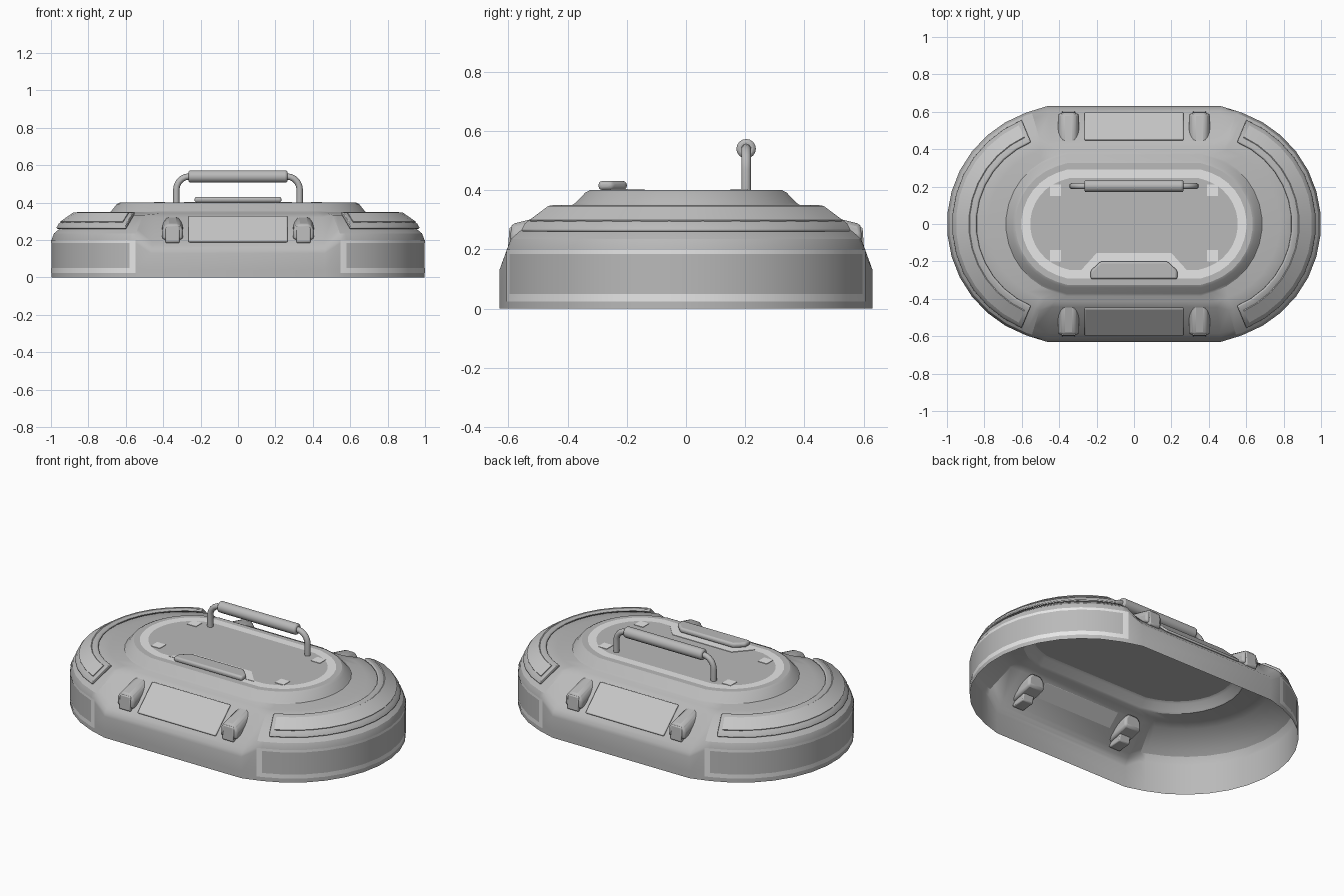
import bpy, bmesh, math
from mathutils import Matrix, Vector

if "Cube" in bpy.data.objects:
    bpy.data.objects.remove(bpy.data.objects["Cube"])


def material(name, v):
    m = bpy.data.materials.new(name)
    m.diffuse_color = (v, v, v, 1)
    m.use_nodes = True
    m.node_tree.nodes["Principled BSDF"].inputs["Base Color"].default_value = m.diffuse_color
    return m


BODY = material("mid grey", 0.49)
LIGHT = material("light grey", 0.80)
PANEL = material("soft grey", 0.57)


def finish(name, bm, mats, bevel=0, segs=2, angle=35):
    """Turn a bmesh into a shaded object with optional bevel."""
    me = bpy.data.meshes.new(name)
    bm.to_mesh(me)
    bm.free()
    ob = bpy.data.objects.new(name, me)
    bpy.context.collection.objects.link(ob)
    for m in mats:
        me.materials.append(m)
    bpy.ops.object.select_all(action='DESELECT')
    ob.select_set(True)
    bpy.context.view_layer.objects.active = ob
    bpy.ops.object.shade_smooth_by_angle(angle=math.radians(angle))
    if bevel:
        b = ob.modifiers.new("bevel", 'BEVEL')
        b.width, b.segments, b.limit_method = bevel, segs, 'ANGLE'
    return ob


def box(name, loc, size, mat, rx=0, bevel=0):
    bm = bmesh.new()
    bmesh.ops.create_cube(bm, size=1, matrix=Matrix.Translation(loc)
                          @ Matrix.Rotation(rx, 4, 'X') @ Matrix.Diagonal((*size, 1)))
    return finish(name, bm, [mat], bevel)


def prism(name, pts, vec, mat, bevel=0, segs=2):
    """Extrude a closed polygon along a vector."""
    bm = bmesh.new()
    f = bm.faces.new([bm.verts.new(p) for p in pts])
    r = bmesh.ops.extrude_face_region(bm, geom=[f])
    bmesh.ops.translate(bm, vec=vec, verts=[g for g in r['geom'] if isinstance(g, bmesh.types.BMVert)])
    bmesh.ops.recalc_face_normals(bm, faces=bm.faces)
    return finish(name, bm, [mat], bevel, segs)


# --- shell: rounded-end rings, with a sloped recess along both long sides
# each ring: arc centre x, end radius, end z, side radius, side z
RINGS = [
    (.37, .63, 0, .63, 0), (.37, .63, .025, .63, .02), (.37, .63, .05, .63, .04),
    (.37, .63, .185, .63, .13), (.37, .63, .20, .623, .15), (.37, .617, .235, .605, .17),
    (.37, .59, .258, .585, .19), (.37, .48, .333, .445, .322), (.36, .42, .342, .415, .342),
    (.30, .385, .35, .385, .35), (.305, .372, .358, .372, .358), (.31, .34, .392, .34, .392),
    (.31, .325, .40, .325, .40), (.31, .292, .40, .292, .40), (.31, .245, .40, .245, .40)]
ANGLES = [-73.5, -70.5] + [-70.5 + 141 * i / 13 for i in range(1, 13)] + [70.5, 73.5]
N = len(ANGLES)


def ring_points(c, r, z, rs, zs):
    half = [(c + r * math.cos(math.radians(a)), r * math.sin(math.radians(a)), z) for a in ANGLES]
    xs = c + .15 * r
    half.append((xs, rs, zs))
    half.append((-xs, rs, zs))
    return half + [(-x, -y, zz) for x, y, zz in half]


def shell(name, mat, keep, grow=0, lift=0, cap=False):
    """Skin the rings, keeping only the faces chosen by keep(ring, column)."""
    bm = bmesh.new()
    loops = [[bm.verts.new(p) for p in ring_points(c, r + grow, z + lift, rs + grow, zs + lift)]
             for c, r, z, rs, zs in RINGS]
    cnt = len(loops[0])
    for k in range(len(loops) - 1):
        for j in range(cnt):
            if keep(k, j % (N + 2)):
                j2 = (j + 1) % cnt
                bm.faces.new((loops[k][j], loops[k][j2], loops[k + 1][j2], loops[k + 1][j]))
    if cap:
        bm.faces.new(loops[-1])
    bmesh.ops.delete(bm, geom=[v for v in bm.verts if not v.link_faces], context='VERTS')
    finish(name, bm, [mat], angle=28)


shell("lid_shell", BODY, lambda k, i: True, cap=True)
# light trim lies just above the shell so the inside stays plain
shell("wall_frame", LIGHT, lambda k, i: i < N - 1 and (k in (1, 3) or (k == 2 and i in (0, N - 2))),
      grow=.0015)
shell("top_ring", LIGHT, lambda k, i: k == len(RINGS) - 2, lift=.0015)


# --- raised curved pads on both rounded ends
def arc_pad(name, side, section, a_max, mat, bevel):
    bm = bmesh.new()
    steps = 13
    rows = []
    for i in range(steps + 1):
        a = math.radians(-a_max + 2 * a_max * i / steps)
        rows.append([bm.verts.new((side * (.37 + r * math.cos(a)), r * math.sin(a), z))
                     for r, z in section])
    n = len(section)
    for a, b in zip(rows, rows[1:]):
        for j in range(n):
            bm.faces.new((a[j], a[(j + 1) % n], b[(j + 1) % n], b[j]))
    bm.faces.new(rows[0])
    bm.faces.new(rows[-1])
    bmesh.ops.recalc_face_normals(bm, faces=bm.faces)
    finish(name, bm, [mat], bevel, 2)


for side, tag in ((1, "right"), (-1, "left")):
    arc_pad("end_pad_" + tag, side,
            [(.595, .259), (.604, .264), (.592, .287), (.505, .347), (.478, .351), (.471, .341)],
            67.5, BODY, .004)
    arc_pad("end_pad_panel_" + tag, side,
            [(.575, .284), (.582, .2995), (.514, .3465), (.50, .338)], 65, PANEL, 0)

# --- sloped side plates and latches, front and back
for s, tag in ((-1, "front"), (1, "back")):
    box("side_plate_" + tag, (0, s * .522, .259), (.53, .2, .014), PANEL,
        rx=-s * math.radians(43), bevel=.006)
    for x in (-.35, .35):
        arch = [(-.056, .2), (-.056, .255), (-.032, .285), (.032, .285), (.056, .255), (.056, .2)]
        prism("latch_hood", [(x + dx, s * .592, z) for dx, z in arch], (0, -s * .17, .042),
              BODY, .014, 2)
        tongue = [(.48, .275), (.596, .275), (.602, .19), (.58, .178), (.50, .185)]
        prism("latch_tongue", [(x - .037, s * y, z) for y, z in tongue], (.074, 0, 0), BODY, .006)

# --- top details: trim squares, trim behind the thumb block, thumb block
for x in (-.42, .42):
    for y in (-.17, .18):
        box("corner_mark", (x, y, .402), (.06, .06, .003), LIGHT)
prism("block_trim", [(-.29, -.255, .4005), (.29, -.255, .4005), (.2, -.155, .4005), (-.2, -.155, .4005)],
      (0, 0, .003), LIGHT)
prism("thumb_block", [(-.232, -.295, .401), (.232, -.295, .401), (.232, -.25, .401),
                      (.18, -.2, .401), (-.18, -.2, .401), (-.232, -.25, .401)],
      (0, 0, .03), BODY, .012, 3)

# --- carrying handle: bent rod plus thicker grip
arc = [(.26 + .07 * math.cos(t * math.pi / 10), .47 + .07 * math.sin(t * math.pi / 10)) for t in range(6)]
path = [(.33, .401)] + arc
path += [(-x, z) for x, z in reversed(path)]
cu = bpy.data.curves.new("handle_rod", 'CURVE')
cu.dimensions = '3D'
cu.bevel_depth = .017
cu.bevel_resolution = 3
sp = cu.splines.new('POLY')
sp.points.add(len(path) - 1)
for p, (x, z) in zip(sp.points, path):
    p.co = (x, .203, z, 1)
    p.radius = 1
sp.use_smooth = True
cu.materials.append(BODY)
bpy.context.collection.objects.link(bpy.data.objects.new("handle_rod", cu))

bm = bmesh.new()
bmesh.ops.create_cone(bm, cap_ends=True, segments=16, radius1=.033, radius2=.033, depth=.53,
                      matrix=Matrix.Translation((0, .203, .54)) @ Matrix.Rotation(math.pi / 2, 4, 'Y'))
finish("handle_grip", bm, [BODY], .01, 2)
